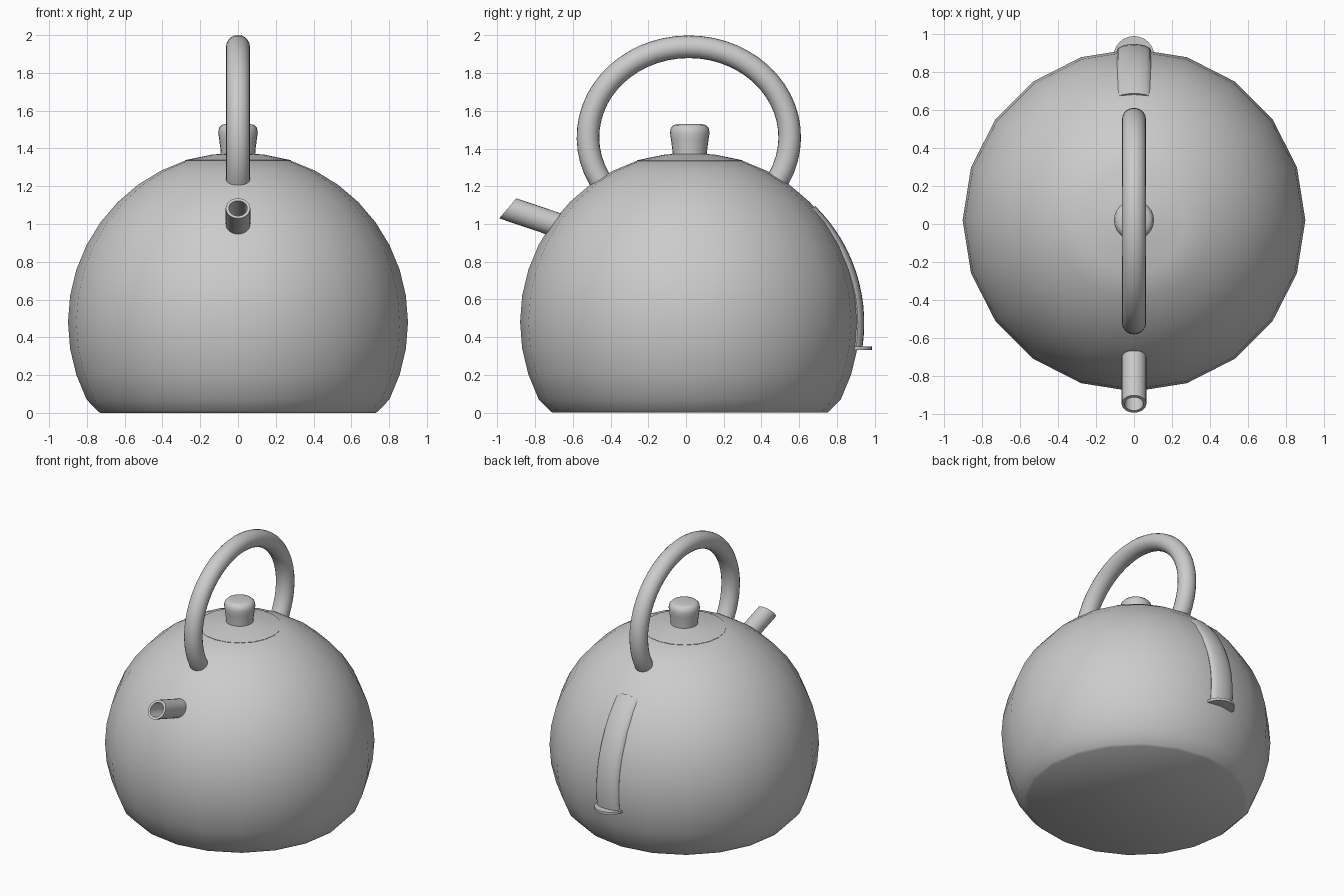
import bpy, bmesh, math
from math import sin, cos, pi, radians
from mathutils import Vector

if "Cube" in bpy.data.objects:
    bpy.data.objects.remove(bpy.data.objects["Cube"])

CY = 0.02  # y of the body axis


def make_object(name, bm, angle=40):
    bmesh.ops.remove_doubles(bm, verts=bm.verts, dist=1e-5)
    bmesh.ops.recalc_face_normals(bm, faces=bm.faces)
    me = bpy.data.meshes.new(name)
    bm.to_mesh(me)
    bm.free()
    ob = bpy.data.objects.new(name, me)
    bpy.context.collection.objects.link(ob)
    bpy.ops.object.select_all(action='DESELECT')
    ob.select_set(True)
    bpy.context.view_layer.objects.active = ob
    bpy.ops.object.shade_smooth_by_angle(angle=radians(angle))
    return ob


def loft(name, rings, cap_start=True, cap_end=True, angle=40):
    """Skin a list of equal-sized point rings."""
    bm = bmesh.new()
    rows = [[bm.verts.new(p) for p in ring] for ring in rings]
    n = len(rows[0])
    for a, b in zip(rows, rows[1:]):
        for i in range(n):
            j = (i + 1) % n
            bm.faces.new((a[i], a[j], b[j], b[i]))
    if cap_start:
        bm.faces.new(rows[0][::-1])
    if cap_end:
        bm.faces.new(rows[-1])
    return make_object(name, bm, angle)


def revolve(name, profile, sides, angle=40, **caps):
    rings = [[(r * cos(2 * pi * i / sides), CY + r * sin(2 * pi * i / sides), z)
              for i in range(sides)] for r, z in profile]
    return loft(name, rings, angle=angle, **caps)


def sweep(name, path, half_width, half_depth, sides=16):
    """Sweep an ellipse along a path of (y, z) points in the x = 0 plane."""
    rings = []
    for k, (y, z) in enumerate(path):
        a, b = path[max(k - 1, 0)], path[min(k + 1, len(path) - 1)]
        t = Vector((0, b[0] - a[0], b[1] - a[1])).normalized()
        nrm = Vector((0, -t.z, t.y))
        c = Vector((0, y, z))
        rings.append([c + Vector((half_width * cos(2 * pi * i / sides), 0, 0))
                      + nrm * half_depth * sin(2 * pi * i / sides) for i in range(sides)])
    return loft(name, rings)


# Body: truncated 20-sided sphere with a bevelled flat base
profile = [(0.73, 0.0), (0.745, 0.012)]
profile += [(0.9 * cos(radians(9 * k)), 0.48 + 0.9 * sin(radians(9 * k))) for k in range(-3, 9)]
revolve("body", profile, 20)

# Lid: shallow cap closing the sphere
revolve("lid", [(0.278, 1.325), (0.28, 1.338), (0.14, 1.367), (0.02, 1.377)], 20)

# Lid knob
revolve("lid_knob", [(0.09, 1.34), (0.092, 1.39), (0.1, 1.45), (0.105, 1.485),
                     (0.1, 1.51), (0.085, 1.525), (0.06, 1.53)], 24, angle=50)

# Carrying handle: oval arch
arch = []
for k in range(41):
    a = radians(-40 + 260 * k / 40)
    arch.append((0.015 + 0.535 * cos(a), 1.46 + 0.48 * sin(a)))
sweep("handle", arch, 0.063, 0.06, 20)

# Spout: hollow tube with a slanted mouth
tip = Vector((0, -0.945, 1.083))
axis = Vector((0, -0.947, 0.32)).normalized()
up = Vector((0, 0.32, 0.947)).normalized()
rings = []
for r, s, slant in [(0.065, -0.4, 0), (0.065, 0, -0.4), (0.049, 0, -0.4), (0.049, -0.28, 0)]:
    ring = []
    for i in range(24):
        a = 2 * pi * i / 24
        v = r * sin(a)
        ring.append(tip + Vector((r * cos(a), 0, 0)) + up * v + axis * (s + slant * v))
    rings.append(ring)
loft("spout", rings)

# Level gauge: flattened tube following the back of the body
gauge = []
for k in range(15):
    a = radians(-9.0 + 52 * k / 14)
    r = 0.885 - 0.018 * (k / 14) ** 2
    gauge.append((0.027 + r * cos(a), 0.48 + r * sin(a)))
sweep("level_gauge", gauge, 0.09, 0.034)

# Small tab below the gauge
bm = bmesh.new()
bmesh.ops.create_cone(bm, cap_ends=True, segments=24, radius1=0.107, radius2=0.107, depth=0.018)
bmesh.ops.translate(bm, verts=bm.verts, vec=(0, 0.88, 0.342))
make_object("gauge_tab", bm)
